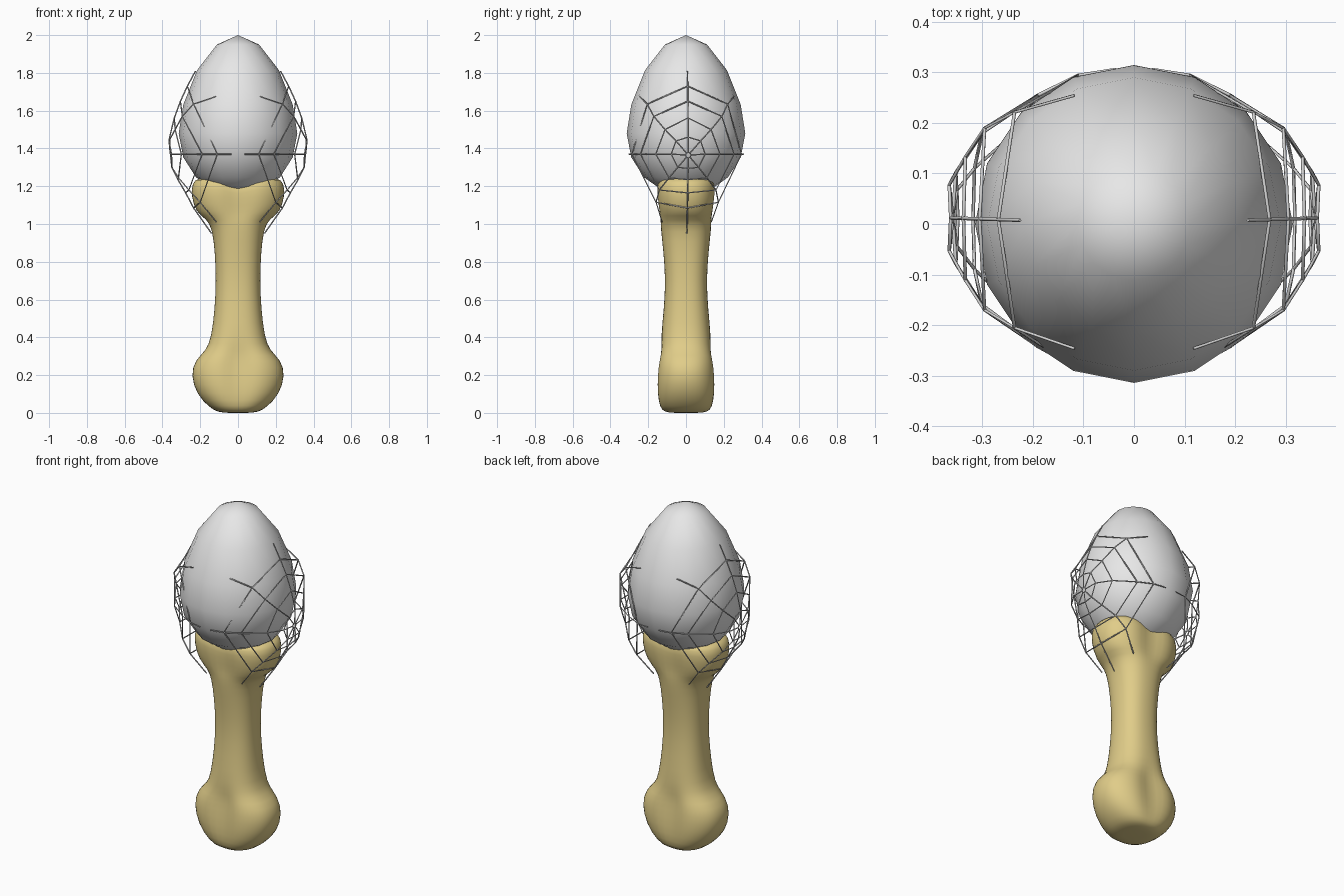
import bpy, bmesh, math
from mathutils import Vector

default = bpy.data.objects.get("Cube")
if default:
    bpy.data.objects.remove(default, do_unlink=True)


def make_material(name, colour):
    mat = bpy.data.materials.new(name)
    mat.use_nodes = True
    mat.diffuse_color = (*colour, 1)
    mat.node_tree.nodes["Principled BSDF"].inputs["Base Color"].default_value = (*colour, 1)
    return mat


stone = make_material("pale grey", (0.8, 0.8, 0.8))
bone_colour = make_material("old bone", (0.75, 0.61, 0.25))
thread = make_material("light grey thread", (0.65, 0.65, 0.65))


def add_mesh(name, bm, mat):
    bmesh.ops.recalc_face_normals(bm, faces=bm.faces)
    for face in bm.faces:
        face.smooth = True
    mesh = bpy.data.meshes.new(name)
    bm.to_mesh(mesh)
    bm.free()
    mesh.materials.append(mat)
    obj = bpy.data.objects.new(name, mesh)
    bpy.context.collection.objects.link(obj)
    return obj


# Egg-shaped head: a sphere drawn up to a blunt point above its widest ring
egg = bmesh.new()
bmesh.ops.create_uvsphere(egg, u_segments=16, v_segments=8, radius=1)
for vert in egg.verts:
    x, y, z = vert.co
    width = 0.314
    if z > 0:
        width *= 1 - 0.1 * z ** 4
        height = 0.52 * z ** 1.27
    else:
        height = 0.33 * z
    vert.co = (x * width, y * width, 1.48 + height)
add_mesh("egg_head", egg, stone)

# Bone handle rings: height, half width, half depth, groove between the knuckles
bone_rings = [
    (0, 0.05, 0.06, 0), (0.003, 0.108, 0.115, 0), (0.03, 0.155, 0.147, 0.05),
    (0.1, 0.222, 0.165, 0.14), (0.2, 0.252, 0.166, 0.22), (0.28, 0.23, 0.156, 0.24),
    (0.33, 0.17, 0.142, 0.12), (0.4, 0.142, 0.134, 0), (0.55, 0.124, 0.118, 0),
    (0.7, 0.117, 0.109, 0), (0.85, 0.123, 0.12, 0), (0.97, 0.137, 0.134, 0),
    (1.025, 0.165, 0.143, 0.06), (1.06, 0.225, 0.152, 0.16), (1.15, 0.25, 0.168, 0.22),
    (1.22, 0.246, 0.168, 0.22), (1.247, 0.21, 0.145, 0.1), (1.247, 0.1, 0.06, 0),
]
SIDES = 24


def squarish(value):
    return math.copysign(abs(value) ** 0.85, value)


bone = bmesh.new()
rings = []
for z, half_width, half_depth, groove in bone_rings:
    ring = []
    for i in range(SIDES):
        angle = math.tau * i / SIDES
        x = half_width * squarish(math.cos(angle))
        middle = math.exp(-(x / 0.06) ** 2)
        y = half_depth * squarish(math.sin(angle)) * (1 - groove * middle)
        saddle = max(0, min(1, (z - 1.1) / 0.14)) * 0.05 * middle
        ring.append(bone.verts.new((x, y, z - saddle)))
    rings.append(ring)
for low, high in zip(rings, rings[1:]):
    for i in range(SIDES):
        j = (i + 1) % SIDES
        bone.faces.new((low[i], low[j], high[j], high[i]))
bone.faces.new(rings[0])
bone.faces.new(rings[-1])
handle = add_mesh("bone_handle", bone, bone_colour)
subdivision = handle.modifiers.new("rounding", "SUBSURF")
subdivision.levels = subdivision.render_levels = 1

# Web spokes, from the first ring of thread out to the loose tip
up = [(0.362, 0, 1.46), (0.337, 0, 1.562), (0.305, 0, 1.65), (0.268, 0, 1.73), (0.225, 0, 1.81)]
upper = [(0.365, 0.065, 1.44), (0.333, 0.122, 1.5), (0.295, 0.18, 1.57),
         (0.236, 0.213, 1.635), (0.118, 0.25, 1.675)]
side = [(0.352, 0.09, 1.37), (0.3, 0.17, 1.37), (0.19, 0.248, 1.37),
        (0.11, 0.29, 1.37), (0.035, 0.304, 1.37)]
lower = [(0.35, 0.055, 1.3), (0.315, 0.1, 1.245), (0.26, 0.15, 1.18),
         (0.2, 0.165, 1.115), (0.115, 0.13, 1.01)]
down = [(0.348, 0, 1.295), (0.318, 0, 1.235), (0.277, 0, 1.165), (0.235, 0, 1.085), (0.14, 0, 0.95)]


def flip(points):
    return [(x, -y, z) for x, y, z in points]


spokes = [up, upper, side, lower, down, flip(lower), flip(side), flip(upper)]
HUB = Vector((0.358, 0, 1.365))


def add_thread(curve, points, closed=False):
    spline = curve.splines.new("POLY")
    spline.points.add(len(points) - 1)
    for point, co in zip(spline.points, points):
        point.co = (*co, 1)
    spline.use_cyclic_u = closed


def add_web(name, sign):
    curve = bpy.data.curves.new(name, "CURVE")
    curve.dimensions = "3D"
    curve.bevel_depth = 0.0035
    curve.bevel_resolution = 0
    curve.use_fill_caps = True
    curve.materials.append(thread)

    # The web sits slightly behind the centre line, most of all at its hub
    def place(co):
        return (sign * co[0], co[1] + 0.033 * co[0], co[2])

    # Spokes start on a tiny ring around the hub
    eyelet = []
    for spoke in spokes:
        start = HUB + (Vector(spoke[0]) - HUB).normalized() * 0.015
        eyelet.append(place(start))
        add_thread(curve, [place(start)] + [place(co) for co in spoke])
    add_thread(curve, eyelet, closed=True)
    # Rings of thread join the spokes
    for level in range(4):
        add_thread(curve, [place(spoke[level]) for spoke in spokes], closed=True)
    web = bpy.data.objects.new(name, curve)
    bpy.context.collection.objects.link(web)


add_web("left_web", 1)
add_web("right_web", -1)
